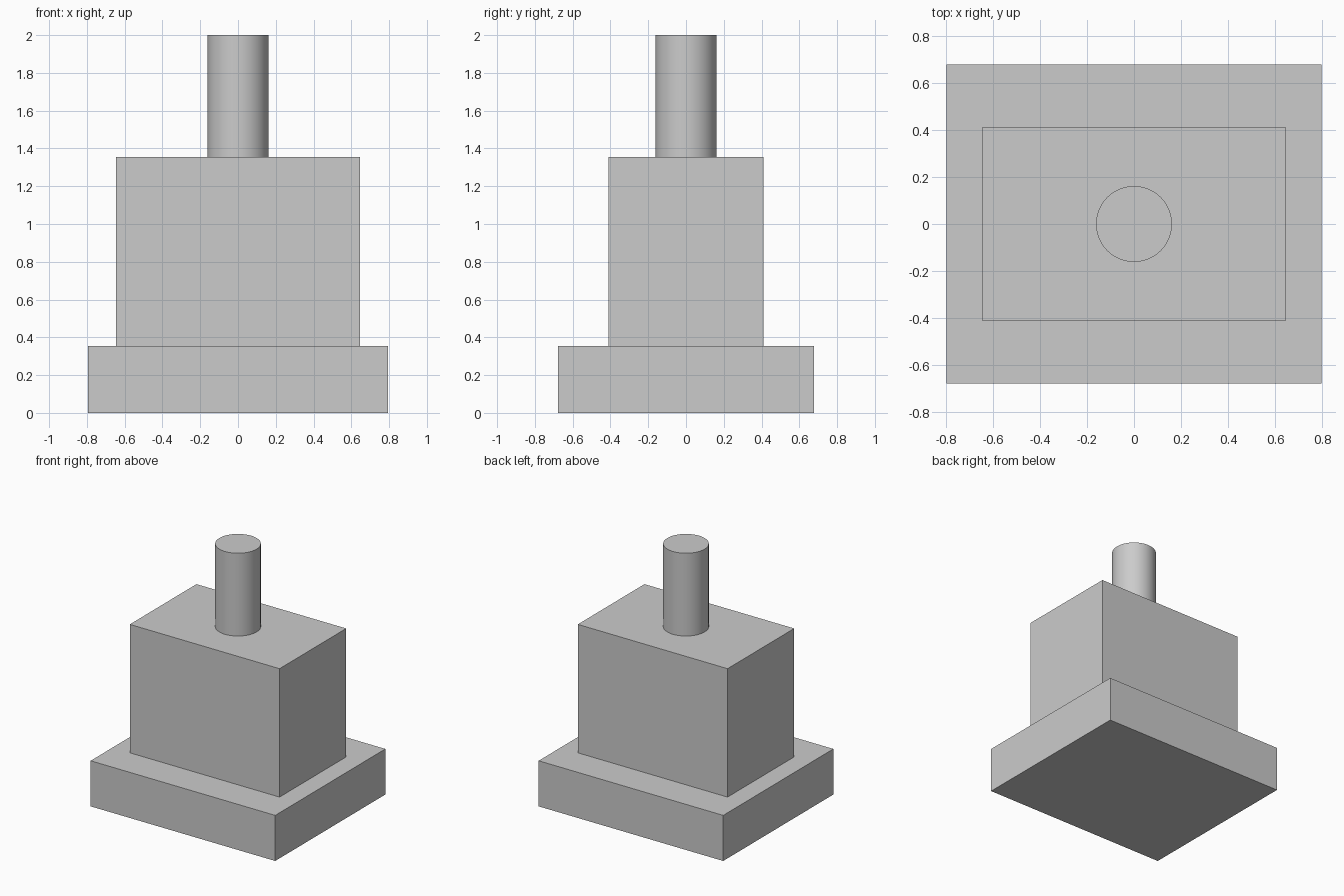
import bpy

cube = bpy.data.objects.get("Cube")
if cube:
    bpy.data.objects.remove(cube, do_unlink=True)

grey = bpy.data.materials.new("plain_grey")
grey.use_nodes = True
colour = (0.6, 0.6, 0.6, 1)
grey.diffuse_color = colour
grey.node_tree.nodes["Principled BSDF"].inputs["Base Color"].default_value = colour


def finish(name):
    obj = bpy.context.object
    obj.name = obj.data.name = name
    bpy.ops.object.transform_apply(location=False, rotation=False, scale=True)
    obj.data.materials.append(grey)
    return obj


def block(name, width, depth, bottom, top):
    bpy.ops.mesh.primitive_cube_add(size=1, location=(0, 0, (bottom + top) / 2))
    bpy.context.object.scale = (width, depth, top - bottom)
    return finish(name)


# Stepped base and body
base_top, body_top, post_top = 0.355, 1.355, 2.0
block("base_plate", 1.59, 1.355, 0, base_top)
block("body_block", 1.29, 0.82, base_top, body_top)

# Round post with smooth sides and a sharp rim
bpy.ops.mesh.primitive_cylinder_add(
    vertices=64, radius=0.161, depth=post_top - body_top,
    location=(0, 0, (body_top + post_top) / 2))
finish("top_post")
bpy.ops.object.shade_smooth_by_angle()
